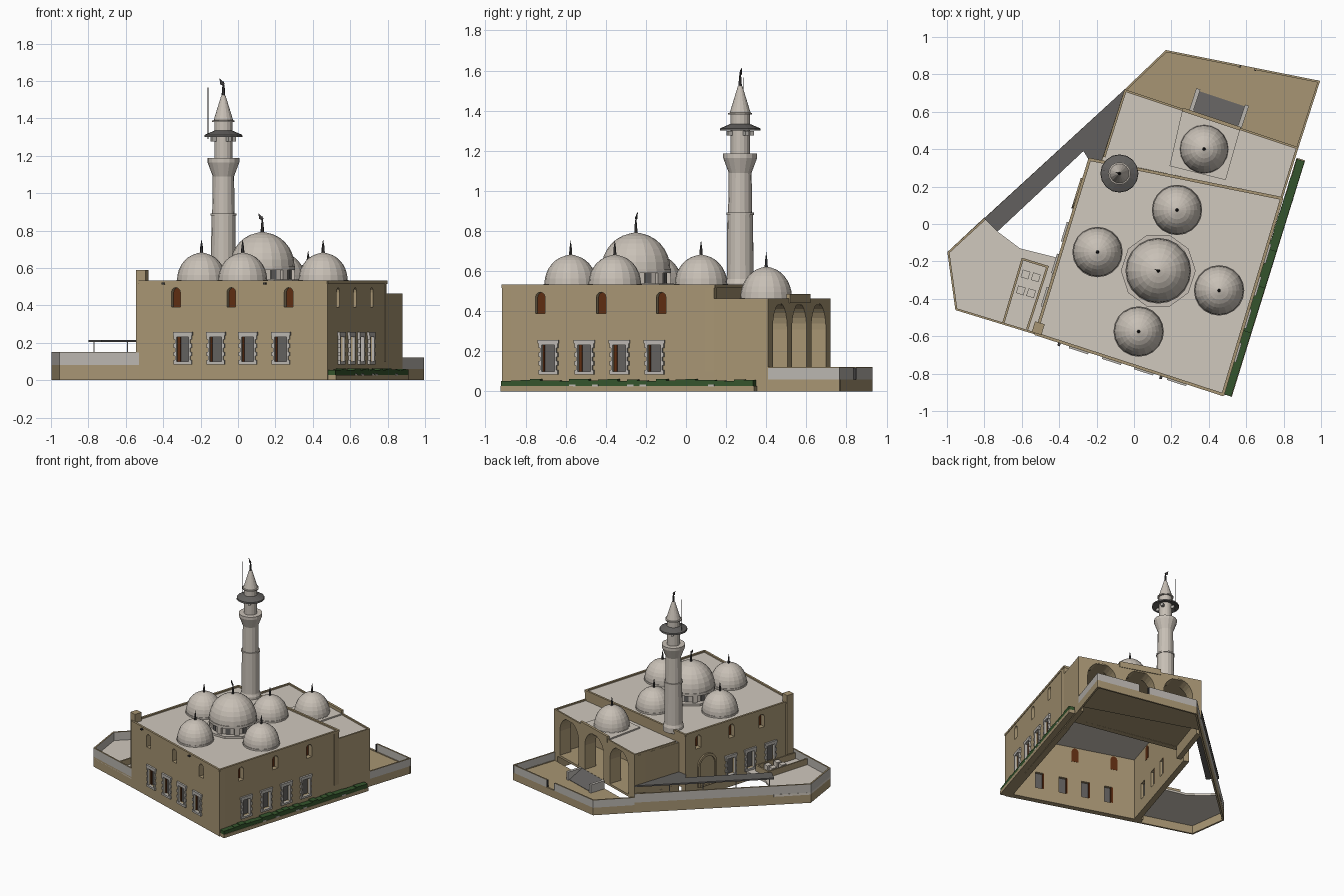
import bpy, bmesh, math, random
from mathutils import Vector, Matrix

random.seed(4)
cube = bpy.data.objects.get("Cube")
if cube:
    bpy.data.objects.remove(cube)


def material(name, *rgb):
    lin = [((c / 255 + .055) / 1.055) ** 2.4 for c in rgb] + [1]
    m = bpy.data.materials.new(name)
    m.use_nodes = True
    m.diffuse_color = lin
    m.node_tree.nodes["Principled BSDF"].inputs["Base Color"].default_value = lin
    return m


SAND = material("sandstone", 167, 149, 115)
ROOF = material("roof grey", 208, 200, 189)
STONE = material("pale stone", 200, 192, 182)
TRIM = material("trim grey", 186, 182, 176)
SLATE = material("dark slate", 98, 96, 94)
METAL = material("dark metal", 62, 60, 60)
HEDGE = material("hedge green", 52, 84, 44)
WOOD = material("red brown wood", 94, 45, 17)


def add_object(name, bm, mat):
    bmesh.ops.remove_doubles(bm, verts=bm.verts, dist=1e-5)
    bmesh.ops.recalc_face_normals(bm, faces=bm.faces)
    me = bpy.data.meshes.new(name)
    bm.to_mesh(me)
    bm.free()
    me.materials.clear()
    me.materials.append(mat)
    ob = bpy.data.objects.new(name, me)
    bpy.context.collection.objects.link(ob)
    return ob


def prism(name, pts, z0, z1, mat):
    bm = bmesh.new()
    f = bm.faces.new([bm.verts.new((x, y, z0)) for x, y in pts])
    ext = bmesh.ops.extrude_face_region(bm, geom=[f], use_keep_orig=True)
    vs = [g for g in ext["geom"] if isinstance(g, bmesh.types.BMVert)]
    bmesh.ops.translate(bm, verts=vs, vec=(0, 0, z1 - z0))
    return add_object(name, bm, mat)


def lathe(name, x, y, profile, mat, sides=20):
    bm = bmesh.new()
    vs = [bm.verts.new((r, 0, z)) for r, z in profile]
    es = [bm.edges.new(p) for p in zip(vs, vs[1:])]
    bmesh.ops.spin(bm, geom=vs + es, axis=(0, 0, 1), cent=(0, 0, 0),
                   angle=math.tau, steps=sides, use_duplicate=False)
    ob = add_object(name, bm, mat)
    ob.location = (x, y, 0)
    return ob


def box(name, center, size, mat, angle=0):
    bm = bmesh.new()
    bmesh.ops.create_cube(bm, size=1, matrix=Matrix.Translation(center)
                          @ Matrix.Rotation(angle, 4, 'Z') @ Matrix.Diagonal((*size, 1)))
    return add_object(name, bm, mat)


def at(a, b, t):
    return Vector(a).lerp(Vector(b), t)


def strip(name, a, b, t, z0, z1, mat):
    """Low wall from a to b, thick towards its left-hand side."""
    a, b = Vector(a), Vector(b)
    d = (b - a).normalized()
    n = Vector((-d.y, d.x)) * t
    return prism(name, [a, b, b + n, a + n], z0, z1, mat)


def panel(name, a, b, loops, d0, d1, mat):
    """Upright plate on the line a-b: outline plus holes, from depth d0 to d1 outwards."""
    a, b = Vector(a), Vector(b)
    d = (b - a).normalized()
    cu = bpy.data.curves.new(name, 'CURVE')
    cu.dimensions, cu.fill_mode, cu.extrude = '2D', 'BOTH', (d1 - d0) / 2
    for loop in loops:
        s = cu.splines.new('POLY')
        s.points.add(len(loop) - 1)
        for p, (u, z) in zip(s.points, loop):
            p.co = (u, z, 0, 1)
        s.use_cyclic_u = True
    tmp = bpy.data.objects.new(name + "_tmp", cu)
    bpy.context.collection.objects.link(tmp)
    dg = bpy.context.evaluated_depsgraph_get()
    me = bpy.data.meshes.new_from_object(tmp.evaluated_get(dg))
    bm = bmesh.new()
    bm.from_mesh(me)
    bpy.data.objects.remove(tmp)
    bpy.data.meshes.remove(me)
    for f in bm.faces:
        f.smooth = False
    n = Vector((d.y, -d.x))
    o = a + n * (d0 + d1) / 2
    mtx = Matrix(((d.x, 0, n.x, o.x), (d.y, 0, n.y, o.y), (0, 1, 0, 0), (0, 0, 0, 1)))
    bmesh.ops.transform(bm, matrix=mtx, verts=bm.verts)
    return add_object(name, bm, mat)


def rect(u, w, z0, z1):
    return [(u - w, z0), (u + w, z0), (u + w, z1), (u - w, z1)]


def arch(u, w, z0, z1, rise, n=10):
    return [(u - w, z0), (u + w, z0)] + [
        (u + w * math.cos(i * math.pi / n), z1 - rise + rise * math.sin(i * math.pi / n))
        for i in range(n + 1)]


# Plan corners, counter-clockwise
FL, FR, BR, BL = (-.53, -.59), (.478, -.917), (.795, .14), (-.24, .35)
PR, PL = (.88, .41), (-.05, .72)
TR, TB = (.995, .765), (.17, .93)
CA, CE = (-.998, -.15), (-.955, -.46)


def window(a, b, u, shutter):
    """Lower window: quoined surround, glass and a shutter."""
    right = []
    for i in range(7):
        w = .05 if i % 2 == 0 else .042
        z = .085 + i * .022
        right += [(w, z), (w, z + .022)]
    right += [(.054, .239), (.054, .257)]
    outline = [(u + w, z) for w, z in right] + [(u - w, z) for w, z in reversed(right)]
    panel("window_surround", a, b, [outline, rect(u, .034, .1, .232)], -.01, .014, TRIM)
    panel("window_glass", a, b, [rect(u, .036, .095, .235)], -.024, -.018, SLATE)
    panel("window_shutter", a, b, [rect(u - .034 + shutter, shutter, .1, .232)], -.044, -.01, WOOD)


def hall_wall(name, a, b, lower, upper, shutters=(), base=0):
    length = (Vector(b) - Vector(a)).length
    holes = [rect(t * length, .034, .1, .232) for t in lower]
    holes += [arch(t * length, .025, .39, .495, .025, 6) for t in upper]
    panel(name, a, b, [rect(length / 2, length / 2, base, .515)] + holes, -.045, 0, SAND)
    panel(name + "_coping", a, b, [rect(length / 2, length / 2, .515, .533)], -.012, .004, SAND)
    for t, shutter in zip(lower, shutters):
        window(a, b, t * length, shutter)
    for t in upper:
        panel("upper_window", a, b, [arch(t * length, .027, .385, .498, .027, 6)], -.047, -.04, WOOD)


# Main hall, open underneath
hall_wall("hall_front_wall", FL, FR, (.235, .41, .58, .755), (.196, .49, .794), (.008, .004, .003, .004))
hall_wall("hall_right_wall", FR, BR, (.22, .39, .555, .72), (.18, .467, .75), (.005, .008, .008, .005))
hall_wall("hall_back_wall", BR, BL, (), (), base=.1)
hall_wall("hall_left_wall", BL, FL, (.42, .6, .79), (.12, .43, .71), (.006, .006, .004))
u = .2 * (Vector(FL) - Vector(BL)).length
panel("arched_doorway", BL, FL, [arch(u, .085, .08, .33, .085), arch(u, .07, .075, .31, .07)], 0, .012, SAND)
mid = at(FL, BR, .5)
prism("hall_roof", [at(p, mid, .012) for p in (FL, FR, BR, BL)], .505, .522, ROOF)
for t in (.13, .67):
    p = at(FL, FR, t)
    box("roof_spout", (p.x, p.y - .005, .517), (.014, .03, .01), METAL, -.3)
box("corner_pier", (-.512, -.557, .295), (.054, .06, .59), SAND, -.3)


# Domes and finials
def finial(x, y, z, h):
    lathe("finial_spike", x, y, [(0, z - .01), (.01, z - .01), (.007, z + h * .45), (0, z + h)], METAL, 6)


def flag(x, y, z):
    panel("finial_flag", (x - .02, y + .008), (x + .02, y - .008),
          [[(0, z), (.028, z - .026), (.022, z - .038), (.004, z - .03)]], -.002, .002, METAL)


def dome(name, x, y, r, z0, h, fin):
    prof = [(r * math.cos(i * math.pi / 16), z0 + h * math.sin(i * math.pi / 16)) for i in range(8)]
    lathe(name, x, y, [(r + .004, z0 - .02), (r + .004, z0)] + prof + [(0, z0 + h + .004)], STONE)
    finial(x, y, z0 + h, fin)


for x, y in ((-.195, -.15), (.23, .075), (.455, -.355), (.025, -.575)):
    dome("side_dome", x, y, .131, .535, .145, .075)
dome("portico_dome", .375, .4, .129, .465, .155, .075)
CX, CY = .13, -.25
dome("central_dome", CX, CY, .172, .61, .18, .09)
flag(CX, CY, .892)
lathe("dome_plinth", CX, CY, [(.2, .51), (.2, .538), (.12, .538)], STONE, 10)
lathe("dome_drum", CX, CY, [(.16, .52), (.16, .6)], STONE, 16)
for i in range(8):
    for da, r, size, mat in ((0, .163, (.02, .036, .065), STONE), (.39, .158, (.006, .034, .05), SLATE)):
        a = i * math.pi / 4 + da
        box("drum_buttress" if da == 0 else "drum_window",
            (CX + r * math.cos(a), CY + r * math.sin(a), .565), size, mat, a)

# Minaret
MX, MY = -.078, .27
lathe("minaret_shaft", MX, MY, [(.075, .5), (.075, .54), (.067, .56), (.064, .88), (.069, .88), (.069, .892),
      (.06, .892), (.057, 1.09), (.085, 1.165), (.085, 1.187), (.048, 1.187), (.048, 1.38),
      (.06, 1.38), (.06, 1.388), (.052, 1.39), (.012, 1.52), (0, 1.535)], STONE, 16)
lathe("minaret_awning", MX, MY, [(.046, 1.335), (.1, 1.312), (.102, 1.3), (.046, 1.318)], SLATE, 16)
finial(MX, MY, 1.53, .075)
flag(MX, MY, 1.612)
lathe("antenna", -.16, .285, [(0, 1.29), (.002, 1.29), (.002, 1.565), (0, 1.565)], METAL, 6)
for i in range(4):
    a = i * math.pi / 2 + .5
    box("loudspeaker", (MX + .06 * math.cos(a), MY + .06 * math.sin(a), 1.288), (.026, .018, .022), TRIM, a)

# Portico with deep arches
L = (Vector(PL) - Vector(PR)).length
panel("portico_arcade", PR, PL, [rect(L / 2, L / 2, .1, .448)] +
      [arch(L * t, .115, .118, .44, .13, 14) for t in (.19, .5, .81)], -.1, 0, SAND)
strip("portico_right_wall", BR, PR, .04, 0, .448, SAND)
strip("portico_left_wall", PL, (-.175, .337), .04, 0, .448, SAND)
plan = [BR, PR, PL, (-.175, .34)]
prism("portico_floor", plan, .1, .118, SAND)
centre = at(BR, PL, .5)
inner = [at(p, centre, .012) for p in plan]
prism("portico_ceiling", inner, .43, .44, SAND)
prism("portico_roof", inner, .44, .452, ROOF)
for a, b in ((BR, PR), (PR, PL), (PL, (-.165, .36))):
    strip("portico_coping", a, b, .012, .445, .463, SAND)
prism("portico_dome_bay", [(.19, .31), (.49, .235), (.57, .515), (.26, .617)], .448, .463, ROOF)
panel("raised_bay_wall", PR, PL, [rect(L / 2, L / 6, .44, .487)], -.014, .005, SAND)

# Rear terrace with ramp
prism("terrace_floor", [PR, TR, TB, PL], .035, .055, SAND)
for a, b in ((PR, TR), (TR, TB), (TB, PL)):
    strip("terrace_base", a, b, .014, 0, .06, SAND)
gate0, gate1 = at(TR, TB, .42), at(TR, TB, .52)
for a, b in ((PR, TR), (TR, gate0), (gate1, TB), (TB, PL)):
    strip("terrace_parapet", a, b, .01, .06, .118, TRIM)
    strip("terrace_coping", a, b, .011, .118, .121, SAND)
for p in (gate0, gate1):
    box("gate_post", (p.x, p.y - .008, .062), (.01, .014, .11), METAL, -.2)
out = Vector((.316, .949))
s0, s1 = Vector((.315, .60)), Vector((.575, .513))
panel("ramp", s0, s0 + out, [[(-.01, .04), (.115, .04), (.115, .058), (0, .117), (-.01, .117)]],
      0, (s1 - s0).length, SLATE)
for p in (s0, s1):
    strip("ramp_cheek", p, p + out * .125, .022, .05, .12, TRIM)

# Side court and boundary wall
for a, b in ((PL, CA), (CA, CE), (CE, FL)):
    strip("boundary_wall", a, b, .014, 0, .08, SAND)
    strip("boundary_parapet", a, b, .01, .08, .147, TRIM)
    strip("boundary_coping", a, b, .011, .147, .15, SAND)
prism("court_floor", [CA, CE, FL, (-.41, -.18), (-.61, -.13), (-.73, -.04), (-.80, .035)], .065, .082, ROOF)
q = [(-.6, -.18), (-.705, -.53), (-.565, -.565), (-.455, -.225)]
for a, b in ((q[0], q[1]), (q[3], q[0]), (q[2], q[3])):
    strip("court_partition", a, b, .012, .08, .13, SAND)
for x, y in ((-.58, -.27), (-.525, -.285), (-.605, -.355), (-.55, -.37)):
    box("court_seat", (x, y, .105), (.042, .042, .05), ROOF, -.3)

# Flat canopy over the side path
prism("path_canopy", [(-.80, .03), (-.73, -.04), (-.27, .39), (-.24, .34), (-.17, .34), (-.05, .72)], .203, .214, SLATE)
for t in (.02, .27, .52, .77):
    p = at((-.785, .035), (-.07, .695), t)
    box("canopy_post", (p.x, p.y, .165), (.005, .005, .09), TRIM)

# Planter and hedge along the right side, with pale stones at its foot
strip("planter", (.523, -.924), (.915, .34), .048, 0, .027, SAND)
h0, h1 = (.52, -.922), (.912, .335)
for i in range(26):
    strip("hedge_clump", at(h0, h1, i / 26), at(h0, h1, (i + 1) / 26),
          random.uniform(.042, .048), .027, random.uniform(.052, .064), HEDGE)
for t in (.27, .36, .5, .55, .82):
    strip("pale_stone", at(h0, h1, t) + Vector((.003, 0)), at(h0, h1, t + .025) + Vector((.003, 0)),
          .01, .026, .036, TRIM)
